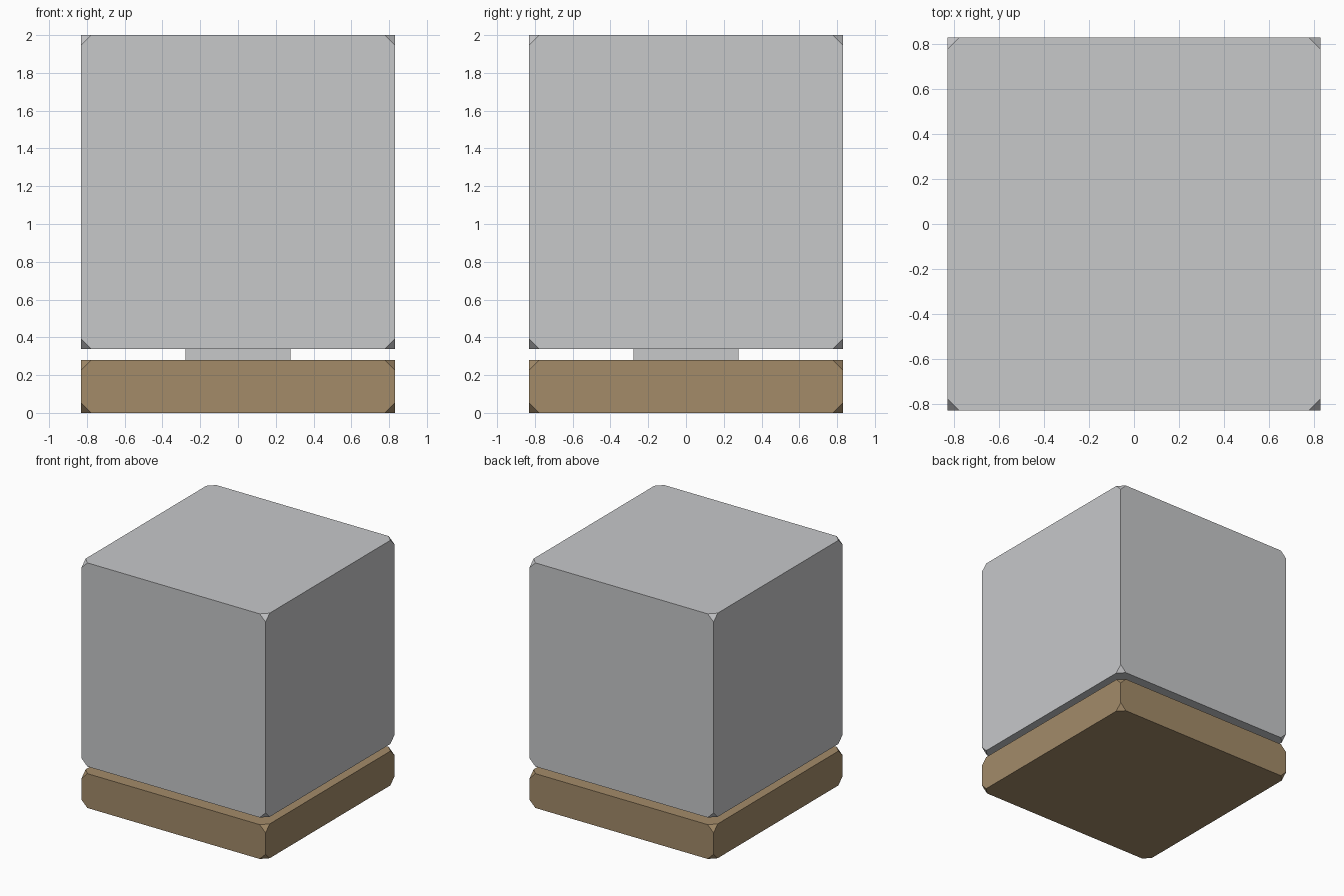
import bpy
import bmesh
from mathutils import Matrix

if "Cube" in bpy.data.objects:
    bpy.data.objects.remove(bpy.data.objects["Cube"])


def material(name, srgb):
    m = bpy.data.materials.new(name)
    m.diffuse_color = [((c / 255 + 0.055) / 1.055) ** 2.4 for c in srgb] + [1.0]
    m.use_nodes = True
    m.node_tree.nodes["Principled BSDF"].inputs["Base Color"].default_value = m.diffuse_color
    return m


def block(name, half, z0, z1, mat, corner=0.0):
    """Square block from z0 to z1, with its eight corners cut off."""
    bm = bmesh.new()
    size = Matrix.Diagonal((2 * half, 2 * half, z1 - z0, 1))
    bmesh.ops.create_cube(bm, size=1, matrix=Matrix.Translation((0, 0, (z0 + z1) / 2)) @ size)
    if corner:
        bmesh.ops.bevel(bm, geom=bm.verts[:], offset=corner, offset_type='OFFSET',
                        segments=1, profile=0.5, affect='VERTICES')
    bmesh.ops.recalc_face_normals(bm, faces=bm.faces[:])
    me = bpy.data.meshes.new(name)
    bm.to_mesh(me)
    bm.free()
    me.materials.append(mat)
    ob = bpy.data.objects.new(name, me)
    bpy.context.collection.objects.link(ob)
    return ob


grey = material("light grey", (199, 200, 202))
brown = material("tan brown", (163, 139, 105))

# Wide base slab, narrow neck and large cube on top
block("base_slab", 0.831, 0.0, 0.28, brown, 0.053)
block("neck", 0.278, 0.28, 0.338, grey)
block("cube_body", 0.831, 0.338, 2.0, grey, 0.053)
